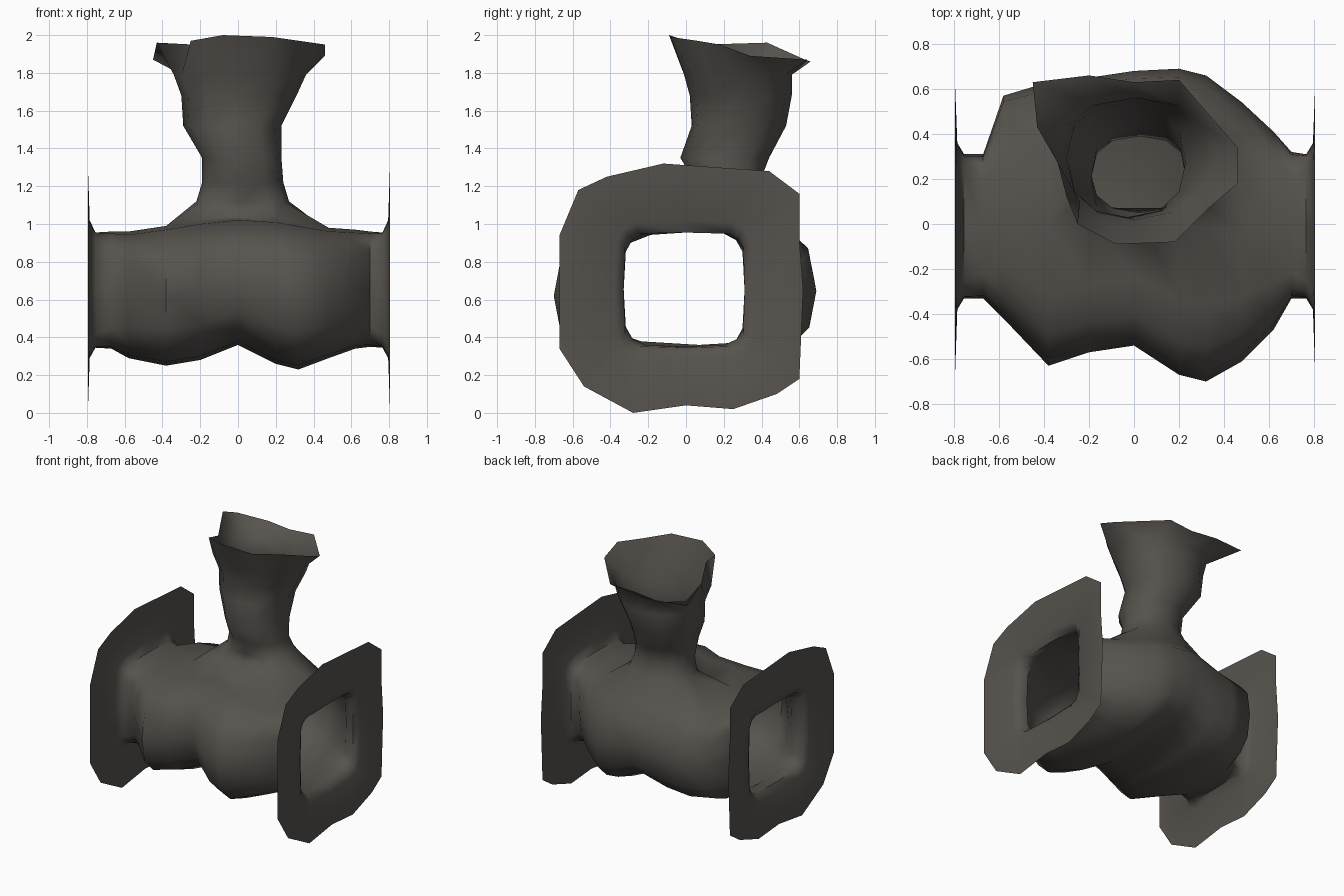
import bpy, bmesh, math

if "Cube" in bpy.data.objects:
    bpy.data.objects.remove(bpy.data.objects["Cube"])

N = 16   # sides of the barrel
M = 12   # sides of the neck

mat = bpy.data.materials.new("dark warm grey")
mat.diffuse_color = (0.095, 0.086, 0.076, 1)
mat.use_nodes = True
mat.node_tree.nodes["Principled BSDF"].inputs["Base Color"].default_value = mat.diffuse_color


def spow(v, p):
    return math.copysign(abs(v) ** p, v)


def section(count, a0, a1, b0, b1, n):
    """Superellipse outline filling the box a0..a1, b0..b1."""
    pts = []
    for i in range(count):
        t = 2 * math.pi * i / count
        pts.append(((a0 + a1) / 2 + (a1 - a0) / 2 * spow(math.cos(t), 2 / n),
                    (b0 + b1) / 2 + (b1 - b0) / 2 * spow(math.sin(t), 2 / n)))
    return pts


def loft(bm, rings):
    """Skin a row of rings, return the vertices and faces."""
    vs = [[bm.verts.new(p) for p in r] for r in rings]
    faces = []
    for a, b in zip(vs, vs[1:]):
        k = len(a)
        faces.append([bm.faces.new((a[i], a[(i + 1) % k], b[(i + 1) % k], b[i]))
                      for i in range(k)])
    return vs, faces


# flange outline in y, z
flange = [(.62, .65), (.60, .92), (.60, 1.16), (.44, 1.28), (-.12, 1.32),
          (-.42, 1.25), (-.57, 1.18), (-.67, .94), (-.67, .65), (-.67, .34),
          (-.54, .14), (-.28, .0), (0, .04), (.25, .02), (.48, .10), (.60, .18)]

# lumpy barrel: x, front y, back y, bottom z, top z, squareness
stations = [(-.67, -.33, .31, .34, .96, 4.5), (-.58, -.42, .57, .29, .96, 3),
            (-.38, -.63, .63, .25, .99, 2.8), (-.2, -.57, .65, .28, 1.02, 2.8),
            (0, -.54, .68, .36, 1.04, 2.8), (.2, -.67, .69, .26, 1.03, 2.8),
            (.32, -.70, .66, .23, 1.01, 2.8), (.48, -.61, .54, .29, .98, 2.8),
            (.62, -.47, .41, .34, .97, 3), (.70, -.33, .32, .35, .96, 4.5)]


def end_rings(s):
    """Flange sheet, rolled corner and square mouth of one end."""
    w = .805 if s > 0 else .795
    return [[(s * w, y, z) for y, z in flange],
            [(s * (w - .01), y, z) for y, z in section(N, -.38, .36, .29, 1.02, 5)],
            [(s * (w - .04), y, z) for y, z in section(N, -.33, .31, .345, .955, 7)]]


bm = bmesh.new()
body = [[(x, y, z) for y, z in section(N, y0, y1, z0, z1, n)]
        for x, y0, y1, z0, z1, n in stations]
rings = end_rings(-1) + body + end_rings(1)[::-1]
_, faces = loft(bm, rings)

# opening in the top of the barrel under the neck
cut = [faces[r][i] for r in range(5, 10) for i in (2, 3)]
edges = {e for f in cut for e in f.edges}
hole = [e for e in edges if sum(f in cut for f in e.link_faces) == 1]
bmesh.ops.delete(bm, geom=cut, context='FACES')
hole = [e for e in hole if e.is_valid]

# neck with a flared, uneven rim
neck = []
for z, x0, x1, y0, y1 in [(1.12, -.22, .27, .05, .44), (1.22, -.19, .24, .05, .39),
                          (1.35, -.19, .23, -.03, .44), (1.52, -.29, .23, .03, .53),
                          (1.68, -.30, .31, .02, .56), (1.79, -.34, .36, -.01, .56)]:
    neck.append([(x, y, z) for x, y in section(M, x0, x1, y0, y1, 2.3)])
neck.append([(.46, .18, 1.95), (.46, .34, 1.89), (.20, .64, 1.87), (0, .63, 1.86),
             (-.20, .66, 1.86), (-.45, .63, 1.87), (-.43, .43, 1.96), (-.24, .10, 1.95),
             (-.25, 0, 1.97), (-.08, -.09, 2.0), (.18, -.08, 1.99), (.32, .06, 1.97)])
nv, _ = loft(bm, neck)
base = [bm.edges.get((nv[0][i], nv[0][(i + 1) % M])) for i in range(M)]

# skirt joining neck and barrel
bmesh.ops.bridge_loops(bm, edges=hole + base)
bmesh.ops.recalc_face_normals(bm, faces=bm.faces)

me = bpy.data.meshes.new("pipe_body")
bm.to_mesh(me)
bm.free()
me.materials.append(mat)
ob = bpy.data.objects.new("pipe_body", me)
bpy.context.collection.objects.link(ob)
bpy.context.view_layer.objects.active = ob
ob.select_set(True)
bpy.ops.object.shade_smooth_by_angle(angle=math.radians(60))
